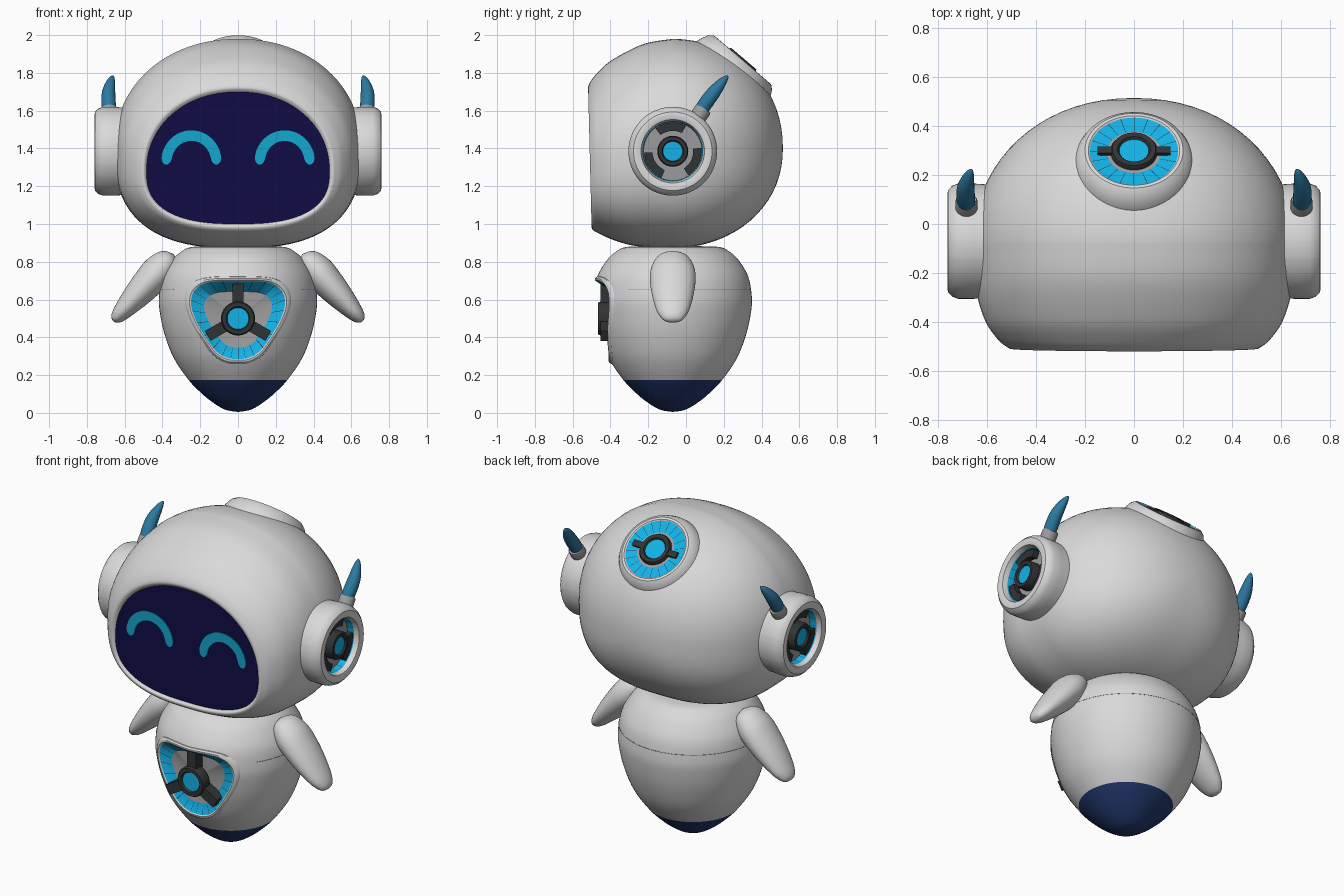
import bpy, bmesh, math
from math import sin, cos, pi, radians
from mathutils import Matrix, Vector

cube = bpy.data.objects.get("Cube")
if cube:
    bpy.data.objects.remove(cube)

COLOURS = {
    "shell_white": (0.7, 0.7, 0.7), "inner_grey": (0.33, 0.33, 0.33),
    "dark_grey": (0.03, 0.033, 0.035), "navy_base": (0.015, 0.038, 0.15),
    "screen_navy": (0.005, 0.004, 0.06), "eye_cyan": (0.007, 0.4, 0.64),
    "glow_cyan": (0.007, 0.47, 0.85), "horn_blue": (0.025, 0.19, 0.35)}
MATS = {}
for key, rgb in COLOURS.items():
    m = bpy.data.materials.new(key)
    m.use_nodes = True
    m.diffuse_color = (*rgb, 1)
    m.node_tree.nodes["Principled BSDF"].inputs["Base Color"].default_value = (*rgb, 1)
    MATS[key] = m


def spline(keys, steps=6):
    """Smooth curve through key tuples of any length."""
    out = []
    for i in range(len(keys) - 1):
        a, b, c, d = (keys[max(0, min(len(keys) - 1, i + k))] for k in (-1, 0, 1, 2))
        for s in range(steps):
            t = s / steps
            out.append(tuple(q + t / 2 * (r - p + t * (2 * p - 5 * q + 4 * r - w + t * (3 * q - p - 3 * r + w)))
                             for p, q, r, w in zip(a, b, c, d)))
    return out + [tuple(keys[-1])]


def shade(bm, angle=32):
    """Smooth faces with sharp creases."""
    bm.normal_update()
    for f in bm.faces:
        f.smooth = True
    for e in bm.edges:
        e.smooth = e.calc_face_angle(0) < radians(angle)


def loft(name, rings, paint, M=Matrix()):
    """Skin closed rings of points; paint is a material or a rule on (row, column)."""
    rule = paint if callable(paint) else lambda i, j: paint
    bm = bmesh.new()
    rows = [[bm.verts.new(M @ Vector(p)) for p in ring] for ring in rings]
    n = len(rows[0])
    keys = []

    def face(vs, key):
        bm.faces.new(vs).material_index = len(keys)
        keys.append(key)
    for i in range(len(rows) - 1):
        for j in range(n):
            k = (j + 1) % n
            face((rows[i][j], rows[i][k], rows[i + 1][k], rows[i + 1][j]), rule(i, j))
    for row, i in ((rows[0], -1), (rows[-1], len(rows))):
        if (row[0].co - row[n // 2].co).length > 1e-4:
            face(row, rule(i, 0))
    slots = sorted(set(keys), reverse=True)
    for f in bm.faces:
        f.material_index = slots.index(keys[f.material_index])
    bmesh.ops.remove_doubles(bm, verts=bm.verts, dist=1e-5)
    bmesh.ops.recalc_face_normals(bm, faces=bm.faces)
    shade(bm)
    me = bpy.data.meshes.new(name)
    bm.to_mesh(me)
    bm.free()
    for s in slots:
        me.materials.append(MATS[s])
    ob = bpy.data.objects.new(name, me)
    bpy.context.collection.objects.link(ob)
    return ob


def frame(origin, axis, up):
    """Matrix whose local z is the axis and local y is near up."""
    z = Vector(axis).normalized()
    x = Vector(up).cross(z).normalized()
    return Matrix.Translation(origin) @ Matrix((x, z.cross(x), z)).transposed().to_4x4()


def even(n=64):
    return [k / n for k in range(n)]


def gapped(n):
    """Fractions of a turn: every fourth column is a narrow gap."""
    return [(k + f) / n for k in range(n) for f in (0, 0.32, 0.64, 0.95)]


def lathe(name, profile, paint, M, turns=even()):
    rings = [[(r * cos(2 * pi * u), r * sin(2 * pi * u), h) for u in turns] for r, h in profile]
    return loft(name, rings, paint, M)


def arc(name, r0, r1, h0, h1, a0, a1, paint, M, n=12):
    rings = []
    for k in range(n + 1):
        a = radians(a0 + (a1 - a0) * k / n)
        rings.append([(r * cos(a), r * sin(a), h) for r, h in ((r0, h0), (r1, h0), (r1, h1), (r0, h1))])
    return loft(name, rings, paint, M)


def bar(name, r0, r1, w, h0, h1, angle, M):
    section = ((-w, h0), (w, h0), (w, h1), (-w, h1))
    loft(name, [[(r, y, h) for y, h in section] for r in (r0, r1)], "dark_grey",
         M @ Matrix.Rotation(radians(angle), 4, "Z"))


def hub(name, R, h, M):
    """Dark collar around a glowing lens."""
    prof = [(0, h - .06), (R, h - .06), (R, h - .012), (.93 * R, h), (.7 * R, h), (.63 * R, h - .01), (0, h - .01)]
    lathe(name, prof, lambda i, j: "glow_cyan" if i == 5 else "dark_grey", M)


CY = -0.07  # shared centre line of head and body

# Head: rounded sections from the face rim to the back, first cap is the screen
keys = [(-.497, .485, 1.70, 1.0, 1.28), (-.509, .5, 1.72, .985, 1.29), (-.5, .52, 1.747, .966, 1.3),
        (-.47, .555, 1.79, .95, 1.32), (-.4, .603, 1.86, .92, 1.35), (-.3, .637, 1.92, .89, 1.37),
        (-.2, .65, 1.96, .877, 1.39), (CY, .655, 1.98, .872, 1.4)]
sections = spline(keys)
for k in range(1, 19):
    a = pi / 2 * k / 18
    c = max(0, cos(a)) ** .94 if k < 18 else 0
    sections.append((CY + .583 * sin(a), .655 * c, 1.4 + .58 * c, 1.4 - .528 * c, 1.4))


def power(v, e):
    return math.copysign(abs(v) ** e, v)


def section(y, w, top, low, mid):
    ring = []
    for u in even(96):
        c, s = cos(2 * pi * u), sin(2 * pi * u)
        e = 2 / (2.1 if s > 0 else 2.6)
        z = mid + power(s, e) * (top - mid if s > 0 else mid - low)
        lean = .025 * (z - 1.35) * max(0, min(1, (-.35 - y) / .15))
        ring.append((w * power(c, e), y - lean, z))
    return ring


loft("head", [section(*s) for s in sections], lambda i, j: "screen_navy" if i < 0 else "shell_white")

# Body with navy underside
body_profile = spline([(0, .005), (.07, .018), (.14, .06), (.2, .11), (.262, .175), (.34, .29), (.39, .42), (.415, .54),
                       (.418, .62), (.4, .72), (.355, .8), (.305, .85), (.23, .88), (0, .88)])
body_frame = Matrix.Translation((0, CY, 0))
body = lathe("body", body_profile, lambda i, j: "navy_base" if i < 24 else "shell_white", body_frame, even(96))


def body_radius(z):
    for (r0, z0), (r1, z1) in zip(body_profile, body_profile[1:]):
        if z0 <= z < z1:
            return r0 + (r1 - r0) * (z - z0) / (z1 - z0)
    return 0


seam_r = body_radius(.655)
arc("body_seam", .38, seam_r + .0012, .653, .657, -35, 215, "inner_grey", body_frame, 64)

# Chest panel: rounded triangle following the body surface, then a funnel
half = [(0, .72), (.12, .72), (.205, .705), (.262, .66), (.28, .59), (.255, .5), (.2, .4), (.13, .305), (.06, .265)]
outline = spline(half + [(0, .26)] + [(-x, z) for x, z in half[:0:-1]] + [half[0]], 8)


def panel_ring(scale, depth, on_body=True):
    ring = []
    for u in gapped(24):
        f = u * (len(outline) - 1)
        k = int(f)
        x, z = (p + (q - p) * (f - k) for p, q in zip(outline[k], outline[k + 1]))
        x, z = x * scale, .5 + (z - .5) * scale
        y = CY - math.sqrt(max(0, body_radius(z) ** 2 - x * x)) if on_body else 0
        ring.append((x, y + depth, z))
    return ring


def band(row):
    """Glowing row split by dark gaps."""
    return lambda i, j: ("shell_white" if i < row else "inner_grey" if i > row
                         else "dark_grey" if j % 4 == 3 else "glow_cyan")


loft("chest_panel", [panel_ring(1.02, -.3, False), panel_ring(1.02, .015), panel_ring(1.0, -.005),
                     panel_ring(.96, -.01), panel_ring(.92, -.007), panel_ring(.89, .002),
                     panel_ring(.64, -.385, False), panel_ring(0, -.385, False)],
     lambda i, j: "shell_white" if i < 0 else band(5)(i, j))
cutter = loft("chest_cutter", [panel_ring(.97, -.7, False), panel_ring(.97, -.365, False)], "shell_white")
cut = body.modifiers.new("chest_recess", "BOOLEAN")
cut.operation, cut.object, cut.solver = "DIFFERENCE", cutter, "EXACT"
bpy.context.view_layer.update()
body.data = bpy.data.meshes.new_from_object(body.evaluated_get(bpy.context.evaluated_depsgraph_get()))
body.modifiers.clear()
bpy.data.objects.remove(cutter)
bm = bmesh.new()
bm.from_mesh(body.data)
shade(bm)
bm.to_mesh(body.data)
bm.free()

chest = frame((0, 0, .5), (0, -1, 0), (0, 0, 1))
hub("chest_hub", .09, .465, chest)
for k, angle in enumerate((90, 210, 330)):
    bar(f"chest_spoke_{k + 1}", .07, .185, .03, .38, .452, angle, chest)

# Vent on the back of the crown
crown = frame((0, .3, 1.87), (0, .65, .76), (0, -.76, .65))
lathe("crown_vent", [(0, -.2), (.25, -.2), (.25, -.09), (.24, -.055), (.222, -.02), (.2, -.002), (.186, -.001),
                     (.18, -.006), (.11, -.013), (0, -.012)], band(7), crown, gapped(20))
hub("crown_hub", .095, .008, crown)
for k, angle in enumerate((0, 180)):
    bar(f"crown_spoke_{k + 1}", .08, .148, .018, -.03, .004, angle, crown)

# Paired parts
for side, label in ((1, "left"), (-1, "right")):
    mirror = Matrix.Diagonal((side, 1, 1, 1))

    # Eye: arched plate on the screen
    rings = []
    for k in range(33):
        u = k / 16 - 1
        a = pi / 2 + u * 1.68
        w = .028 * max(.3, (1 - u ** 16) ** .5)
        ring = []
        for r, lift in ((-w, .003), (w, .003), (w, -.005), (-w, -.005)):
            z = 1.33 + (.138 + r) * sin(a)
            ring.append((.247 + (.132 + r) * cos(a), -.497 - .0245 * (z - 1.35) + lift, z))
        rings.append(ring)
    loft(f"{label}_eye", rings, "eye_cyan", mirror)

    # Ear cup with glowing inner wall, fins and hub
    ear = mirror @ frame((0, CY, 1.385), (1, 0, 0), (0, 0, 1))
    ear_profile = [(0, .5), (.225, .5), (.235, .66), (.235, .715), (.226, .74), (.208, .757), (.19, .76),
                   (.168, .754), (.16, .725), (.155, .685), (0, .685)]
    lathe(f"{label}_ear", ear_profile, band(8), ear, gapped(20))
    hub(f"{label}_ear_hub", .082, .745, ear)
    for k, angle in enumerate((95, 215, 335)):
        arc(f"{label}_ear_fin_{k + 1}", .108, .152, .68, .722, angle - 32, angle + 32, "dark_grey", ear)

    # Horn and its collar
    horn = spline([(.68, .065, 1.58, .035), (.685, .105, 1.64, .038), (.685, .15, 1.7, .035),
                   (.675, .19, 1.75, .024), (.666, .215, 1.778, .011), (.661, .222, 1.787, 0)], 5)
    rings = []
    for x, y, z, r in horn:
        F = frame((x, y, z), (0, .6, .8), (1, 0, 0))
        rings.append([F @ Vector((r * cos(2 * pi * u), r * sin(2 * pi * u), 0)) for u in even(24)])
    loft(f"{label}_horn", rings, "horn_blue", mirror)
    lathe(f"{label}_horn_collar", [(0, -.02), (.045, -.02), (.045, .06), (.041, .07), (0, .07)], "inner_grey",
          mirror @ frame((.682, .055, 1.555), (0, .57, .82), (1, 0, 0)), even(32))

    # Arm: flattened flipper
    arm = spline([(0, 0, 0), (.015, .04, .06), (.05, .07, .095), (.12, .087, .118), (.2, .083, .12), (.3, .07, .108),
                  (.4, .05, .085), (.45, .035, .06), (.472, .018, .035), (.478, 0, 0)], 5)
    loft(f"{label}_arm", [[(a * cos(2 * pi * u), b * sin(2 * pi * u), t) for u in even(40)] for t, a, b in arm],
         "shell_white", mirror @ frame((.34, CY, .84), (.67, 0, -.743), (0, 1, 0)))
